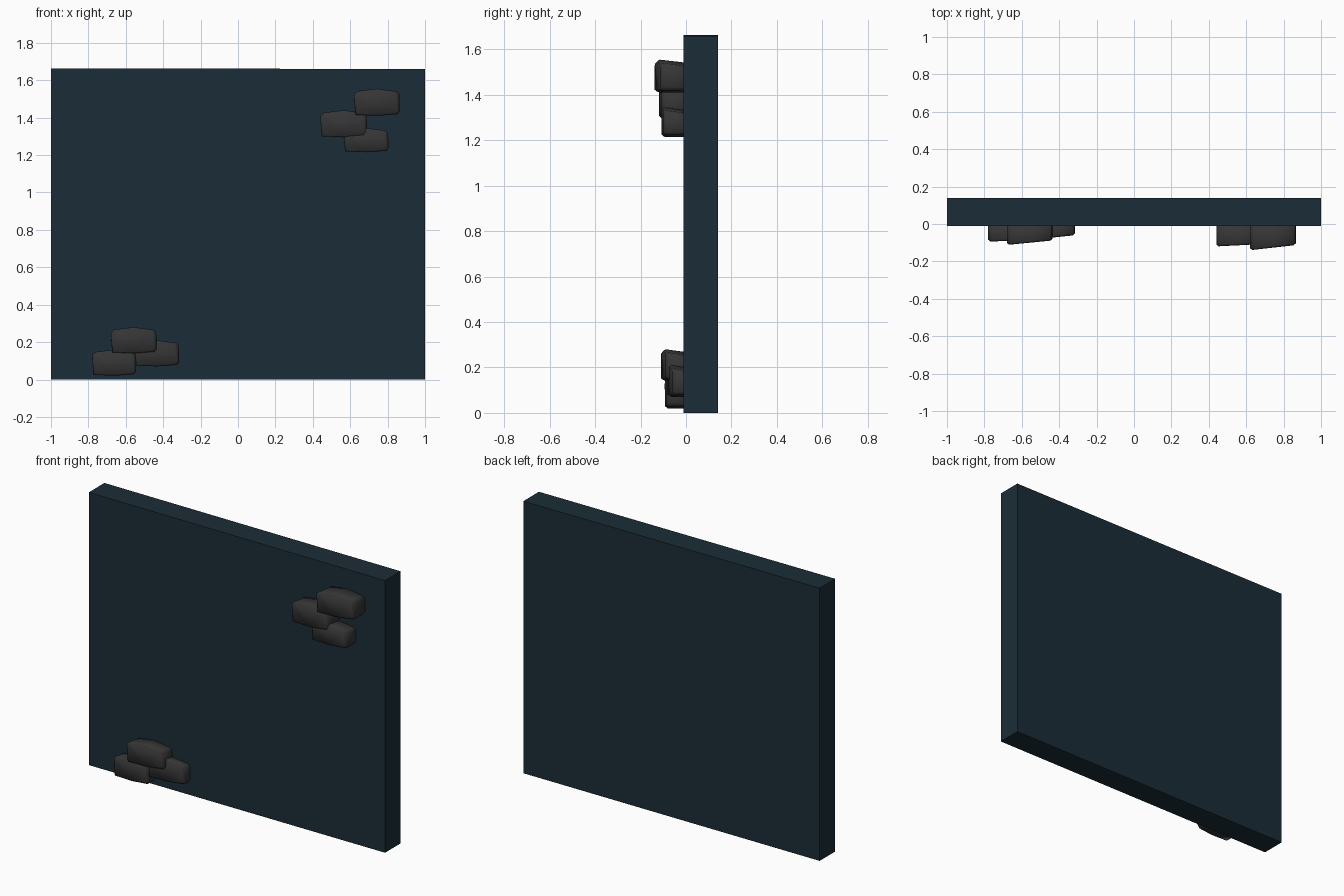
import bpy, bmesh
from mathutils import Matrix

if "Cube" in bpy.data.objects:
    bpy.data.objects.remove(bpy.data.objects["Cube"])


def material(name, rgb):
    m = bpy.data.materials.new(name)
    m.diffuse_color = (*rgb, 1)
    m.use_nodes = True
    m.node_tree.nodes["Principled BSDF"].inputs["Base Color"].default_value = m.diffuse_color
    return m


def add_object(name, bm, mat):
    bmesh.ops.recalc_face_normals(bm, faces=bm.faces)
    me = bpy.data.meshes.new(name)
    bm.to_mesh(me)
    bm.free()
    me.materials.append(mat)
    ob = bpy.data.objects.new(name, me)
    bpy.context.collection.objects.link(ob)
    return ob


plaster = material("plaster", (0.011, 0.026, 0.038))
rock = material("rock", (0.036, 0.036, 0.036))

# Wall slab, with its top left corner a touch high
bm = bmesh.new()
bmesh.ops.create_cube(bm, size=1, matrix=Matrix.Translation((0, 0.065, 0.83))
                      @ Matrix.Diagonal((2, 0.15, 1.66, 1)))
for v in bm.verts:
    if v.co.x < 0 and v.co.z > 1:
        v.co.z += 0.004
add_object("wall", bm, plaster)

# Exposed stone: unit outline of a worn block, seen from the front
OUTLINE = [(-0.47, -0.46), (0.0, -0.5), (0.45, -0.44), (0.5, -0.33),
           (0.49, 0.3), (0.44, 0.4), (0.0, 0.5), (-0.42, 0.41), (-0.5, 0.3)]


def stone(name, x0, x1, z0, z1, y_left, y_right):
    bm = bmesh.new()
    rings = []
    # back ring inside the wall, full ring near the front, small worn front ring
    for back, inset, drop in ((True, 1.0, 0.018), (False, 1.0, 0.0), (False, 0.90, 0.0)):
        ring = []
        for u, w in OUTLINE:
            u, w = u * inset, w * inset
            front = y_left + (y_right - y_left) * (u + 0.5)
            y = 0.04 if back else front + (0.010 if inset == 1.0 else 0)
            z = (z0 + z1) / 2 + w * (z1 - z0) - (drop if w > 0 else 0)
            ring.append(bm.verts.new(((x0 + x1) / 2 + u * (x1 - x0), y, z)))
        rings.append(ring)
    n = len(OUTLINE)
    for a, b in zip(rings, rings[1:]):
        for i in range(n):
            bm.faces.new((a[i], a[(i + 1) % n], b[(i + 1) % n], b[i]))
    bm.faces.new(rings[0])
    bm.faces.new(rings[-1])
    for f in bm.faces:
        f.smooth = True
    add_object(name, bm, rock)


# Upper right cluster
stone("upper_stone_top", 0.62, 0.865, 1.41, 1.555, -0.14, -0.113)
stone("upper_stone_middle", 0.44, 0.69, 1.295, 1.44, -0.12, -0.107)
stone("upper_stone_bottom", 0.565, 0.805, 1.215, 1.345, -0.108, -0.10)

# Lower left cluster
stone("lower_stone_top", -0.68, -0.435, 0.14, 0.28, -0.112, -0.088)
stone("lower_stone_left", -0.78, -0.545, 0.02, 0.16, -0.094, -0.086)
stone("lower_stone_right", -0.555, -0.315, 0.07, 0.21, -0.085, -0.06)
